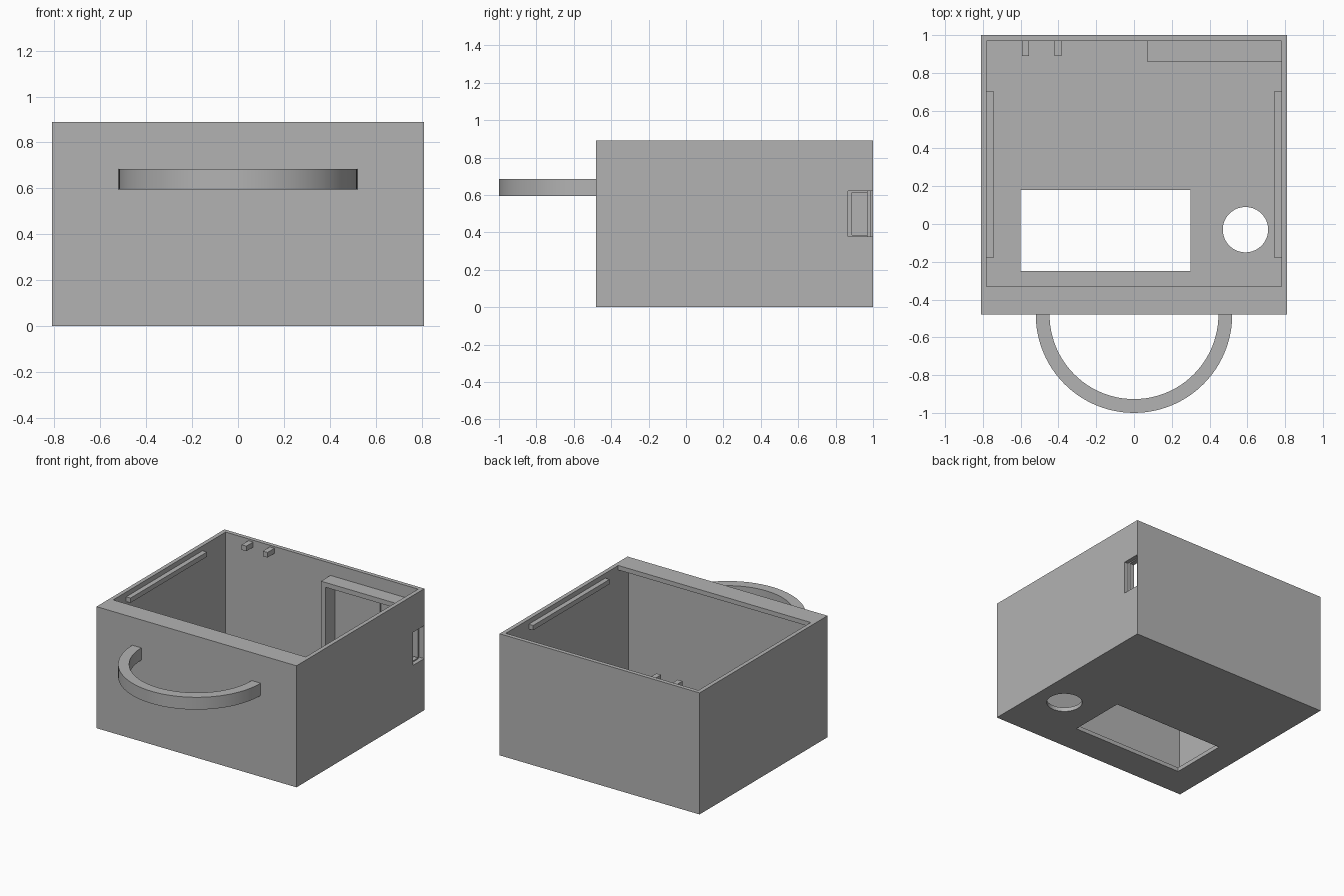
import bpy, bmesh, math

if "Cube" in bpy.data.objects:
    bpy.data.objects.remove(bpy.data.objects["Cube"], do_unlink=True)

grey = bpy.data.materials.new("plain grey")
grey.use_nodes = True
COLOUR = (0.45, 0.45, 0.45, 1)
grey.diffuse_color = COLOUR
grey.node_tree.nodes["Principled BSDF"].inputs["Base Color"].default_value = COLOUR


def finish(name, bm):
    mesh = bpy.data.meshes.new(name)
    bmesh.ops.recalc_face_normals(bm, faces=bm.faces)
    bm.to_mesh(mesh)
    bm.free()
    mesh.materials.append(grey)
    obj = bpy.data.objects.new(name, mesh)
    bpy.context.collection.objects.link(obj)
    return obj


def box(name, x, y, z):
    """Box from (low, high) pairs along each axis."""
    bm = bmesh.new()
    bmesh.ops.create_cube(bm, size=1)
    for v in bm.verts:
        v.co = [a[0] if c < 0 else a[1] for a, c in zip((x, y, z), v.co)]
    return finish(name, bm)


def cut(target, cutter):
    """Subtract the cutter and remove it."""
    mod = target.modifiers.new("cut", "BOOLEAN")
    mod.operation, mod.solver, mod.object = "DIFFERENCE", "EXACT", cutter
    bpy.context.view_layer.objects.active = target
    bpy.ops.object.modifier_apply(modifier=mod.name)
    bpy.data.objects.remove(cutter, do_unlink=True)


def smooth(obj):
    bpy.ops.object.select_all(action="DESELECT")
    obj.select_set(True)
    bpy.context.view_layer.objects.active = obj
    bpy.ops.object.shade_smooth_by_angle(angle=math.radians(30))


# Open shell with a wide lip along the top of the front wall
WALL = 0.03
X, FRONT, BACK, TOP = 0.81, -0.48, 1.0, 0.89
IN_X, IN_BACK = X - WALL, BACK - WALL
shell = box("shell", (-X, X), (FRONT, BACK), (0, TOP))
cut(shell, box("cavity", (-IN_X, IN_X), (FRONT + WALL, IN_BACK), (WALL, TOP - 0.033)))
cut(shell, box("mouth", (-IN_X, IN_X), (-0.33, IN_BACK), (0.5, 1)))

# Floor openings
cut(shell, box("floor_window", (-0.6, 0.3), (-0.25, 0.18), (-0.1, 0.1)))
bm = bmesh.new()
bmesh.ops.create_cone(bm, cap_ends=True, segments=64, radius1=0.12, radius2=0.12, depth=0.2)
bmesh.ops.translate(bm, verts=bm.verts, vec=(0.59, -0.03, 0))
cut(shell, finish("floor_hole", bm))

# Side slot and the shallow pocket behind it in the back wall
cut(shell, box("side_slot", (0.77, 0.9), (0.867, 0.997), (0.378, 0.62)))
cut(shell, box("back_pocket", (0.47, 0.775), (0.9, 0.985), (0.235, 0.765)))
smooth(shell)

# Lid rails on both side walls
for side, name in ((-1, "right_rail"), (1, "left_rail")):
    box(name, sorted((side * 0.745, side * IN_X)), (-0.18, 0.705), (0.82, 0.855))

# Small lid stops on the back wall
for i, x in enumerate((-0.575, -0.403)):
    box(f"lid_stop_{i + 1}", (x - 0.019, x + 0.019), (0.89, IN_BACK), (0.84, 0.877))

# Mounting frame inside the back wall
frame = box("mounting_frame", (0.07, IN_X), (0.86, IN_BACK), (0.2, 0.8))
cut(frame, box("frame_opening", (0.105, 0.745), (0.8, 1.1), (0.235, 0.765)))
cut(frame, box("frame_slot", (0.7, 0.9), (0.887, 1.1), (0.387, 0.612)))

# Half-ring handle: one cross-section spun around the vertical axis
bm = bmesh.new()
section = bm.faces.new([bm.verts.new((r, FRONT, z)) for r, z in
                        ((0.447, 0.595), (0.52, 0.595), (0.52, 0.685), (0.447, 0.685))])
start = section.copy()
spun = bmesh.ops.spin(bm, geom=[section], cent=(0, FRONT, 0), axis=(0, 0, 1),
                      angle=-math.pi, steps=48, use_duplicate=False)
bmesh.ops.remove_doubles(bm, verts=bm.verts, dist=0.0001)
smooth(finish("handle", bm))
